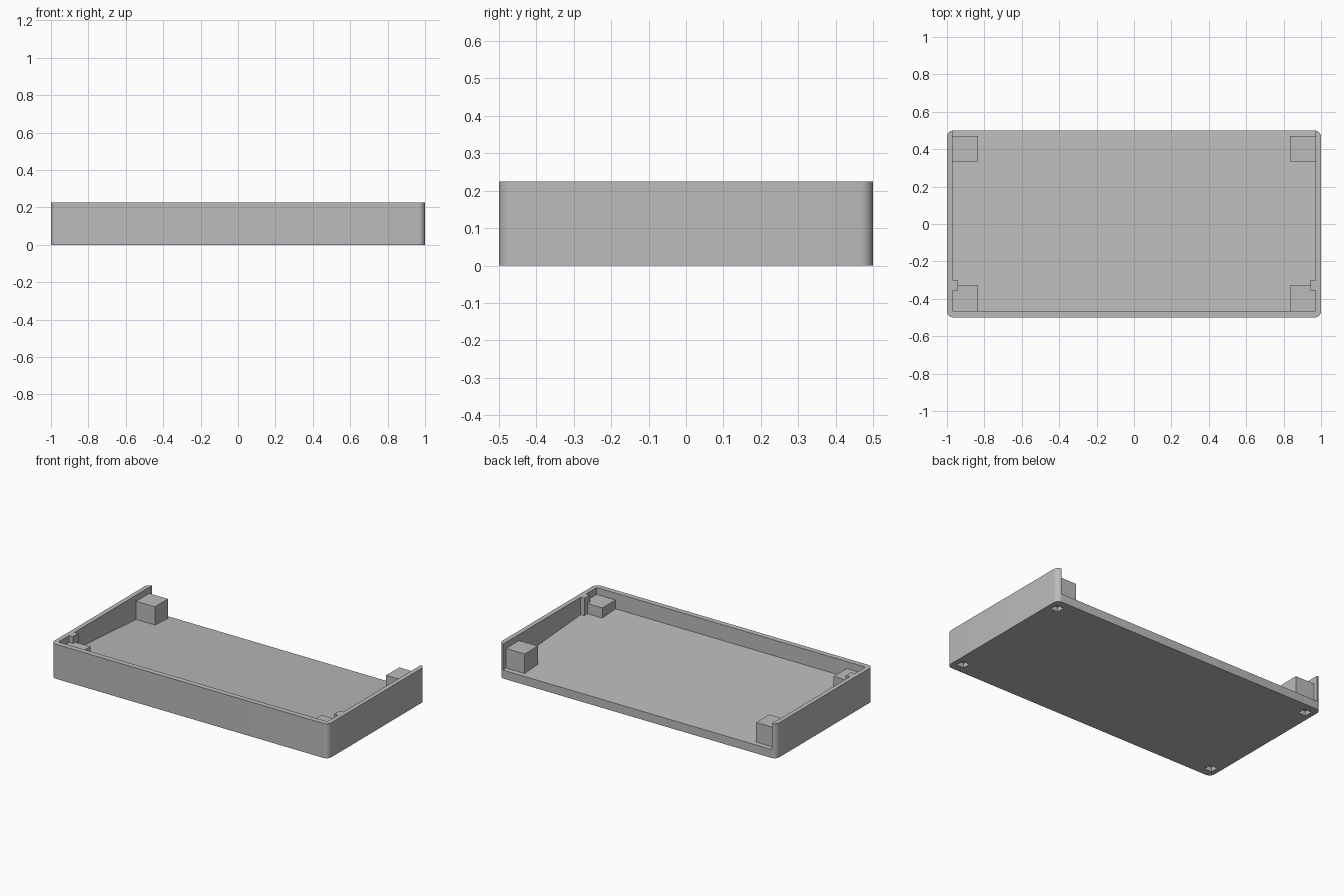
import bpy, bmesh, math

if "Cube" in bpy.data.objects:
    bpy.data.objects.remove(bpy.data.objects["Cube"])

H = 0.225          # overall height
WALL_X, WALL_Y = 0.97, -0.465   # inner faces of side and front walls

grey = bpy.data.materials.new("plain_grey")
grey.diffuse_color = (0.5, 0.5, 0.5, 1)
grey.use_nodes = True
grey.node_tree.nodes["Principled BSDF"].inputs["Base Color"].default_value = grey.diffuse_color


def prism(name, base, offset):
    """Extrude a planar polygon along an offset vector into a closed solid."""
    bm = bmesh.new()
    face = bm.faces.new([bm.verts.new(p) for p in base])
    ext = bmesh.ops.extrude_face_region(bm, geom=[face])
    bmesh.ops.translate(bm, vec=offset,
                        verts=[v for v in ext["geom"] if isinstance(v, bmesh.types.BMVert)])
    bmesh.ops.recalc_face_normals(bm, faces=bm.faces)
    me = bpy.data.meshes.new(name)
    bm.to_mesh(me)
    bm.free()
    me.materials.append(grey)
    ob = bpy.data.objects.new(name, me)
    bpy.context.collection.objects.link(ob)
    return ob


def box(name, x0, x1, y0, y1, z0, z1):
    return prism(name, [(x0, y0, z0), (x1, y0, z0), (x1, y1, z0), (x0, y1, z0)],
                 (0, 0, z1 - z0))


def rounded_rect(hx, hy, r, steps=8):
    pts = []
    for k, (sx, sy) in enumerate([(1, 1), (-1, 1), (-1, -1), (1, -1)]):
        for i in range(steps + 1):
            a = math.pi / 2 * (k + i / steps)
            pts.append((sx * (hx - r) + r * math.cos(a),
                        sy * (hy - r) + r * math.sin(a), 0))
    return pts


# Outer block with rounded vertical corners
shell = prism("tray_shell", rounded_rect(1, 0.5, 0.035), (0, 0, H))

# Cavity: open at the top and back, floor sloping down to the back
def floor_z(y):
    return 0.055 + 0.07 * (0.5 - y)

profile = [(WALL_Y, floor_z(WALL_Y)), (0.6, floor_z(0.6)), (0.6, 0.4), (WALL_Y, 0.4)]
cutters = [prism("cavity_cutter", [(-WALL_X, y, z) for y, z in profile],
                 (2 * WALL_X, 0, 0))]

# Small square foot pockets in the underside
for sx in (-1, 1):
    for sy in (-1, 1):
        cx, cy, h = sx * 0.94, sy * 0.425, 0.027
        cutters.append(box("foot_pocket_cutter", cx - h, cx + h, cy - h, cy + h, -0.05, 0.03))

for c in cutters:
    mod = shell.modifiers.new("cut", 'BOOLEAN')
    mod.operation = 'DIFFERENCE'
    mod.solver = 'EXACT'
    mod.object = c

# Bake the cuts and drop the cutters
dg = bpy.context.evaluated_depsgraph_get()
baked = bpy.data.meshes.new_from_object(shell.evaluated_get(dg))
shell.modifiers.clear()
shell.data = baked
for c in cutters:
    bpy.data.objects.remove(c)

bpy.context.view_layer.objects.active = shell
shell.select_set(True)
bpy.ops.object.shade_smooth_by_angle(angle=math.radians(30))

# Corner posts and small ribs on the side walls
for s, side in ((-1, "left"), (1, "right")):
    xa, xb = sorted((s * 0.835, s * WALL_X))
    box("front_post_" + side, xa, xb, WALL_Y, -0.33, 0.045, 0.18)
    box("back_post_" + side, xa, xb, 0.335, 0.47, 0.045, 0.185)
    xa, xb = sorted((s * 0.943, s * WALL_X))
    box("wall_rib_" + side, xa, xb, -0.355, -0.3, 0.08, H)
